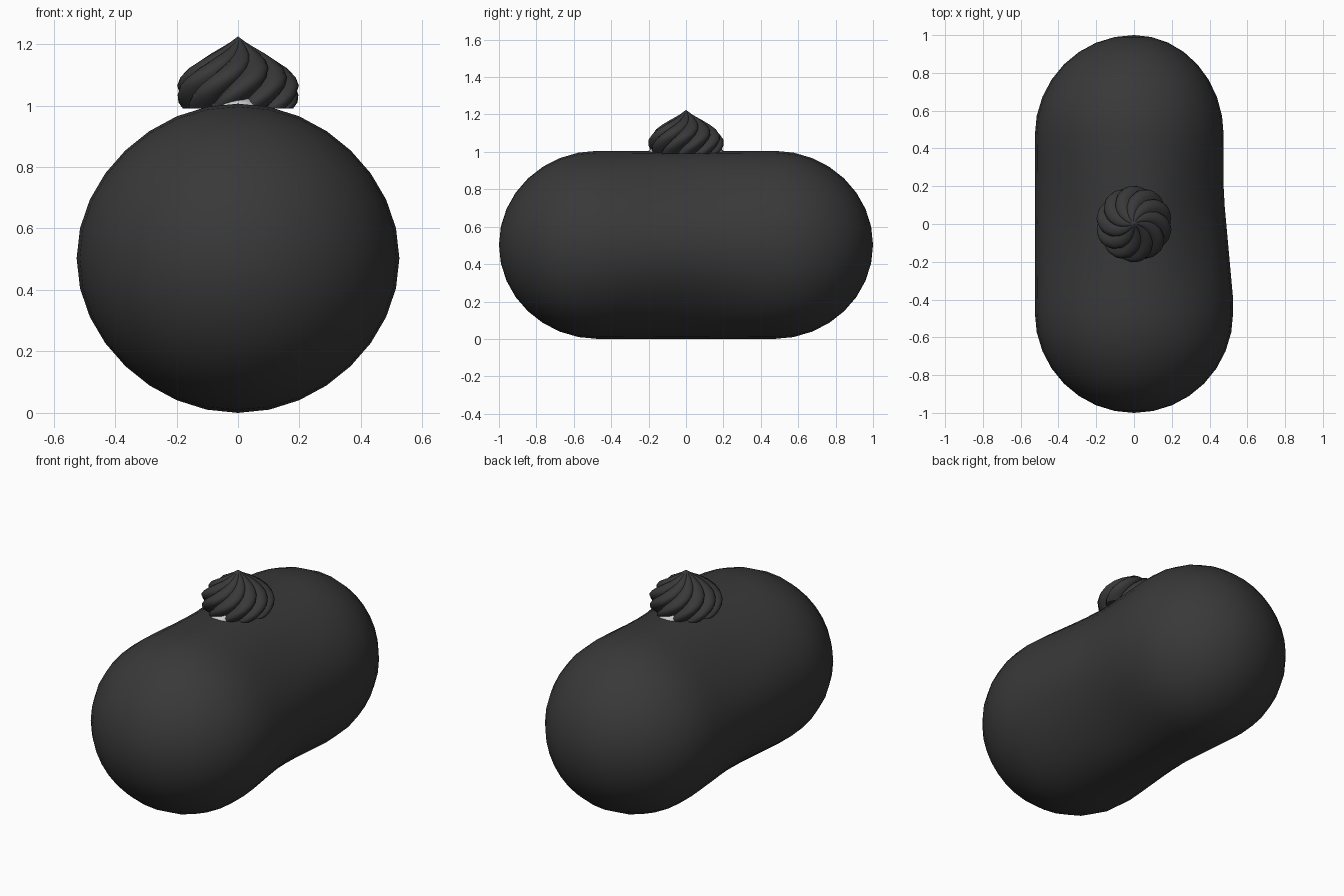
import bpy, bmesh
from math import sin, cos, pi, radians, exp, sqrt

if "Cube" in bpy.data.objects:
    bpy.data.objects.remove(bpy.data.objects["Cube"])


def material(name, v):
    m = bpy.data.materials.new(name)
    m.diffuse_color = (v, v, v, 1)
    m.use_nodes = True
    m.node_tree.nodes["Principled BSDF"].inputs["Base Color"].default_value = m.diffuse_color
    return m


dark = material("dark_icing", 0.04)
light = material("light_cream", 0.75)


def loft(name, rings, mat, start=None, end=None, angle=60):
    """Skin a list of rings, closing each end with a tip point or a flat cap."""
    bm = bmesh.new()
    vs = [[bm.verts.new(p) for p in ring] for ring in rings]
    n = len(vs[0])
    for a, b in zip(vs, vs[1:]):
        for i in range(n):
            j = (i + 1) % n
            bm.faces.new((a[i], a[j], b[j], b[i]))
    for ring, tip in ((vs[0], start), (vs[-1], end)):
        if tip:
            t = bm.verts.new(tip)
            for i in range(n):
                bm.faces.new((ring[i], ring[(i + 1) % n], t))
        else:
            bm.faces.new(ring)
    bmesh.ops.recalc_face_normals(bm, faces=bm.faces)
    me = bpy.data.meshes.new(name)
    bm.to_mesh(me)
    bm.free()
    ob = bpy.data.objects.new(name, me)
    bpy.context.collection.objects.link(ob)
    me.materials.append(mat)
    bpy.ops.object.select_all(action='DESELECT')
    ob.select_set(True)
    bpy.context.view_layer.objects.active = ob
    bpy.ops.object.shade_smooth_by_angle(angle=radians(angle))
    return ob


# Bun body: rounded loaf with a soft waist and a slightly uneven right side
def body_ring(y, s):
    waist = exp(-(y / 0.38) ** 2)
    right = 0.475 + 0.05 * min(1, max(0, (0.15 - y) / 0.55))
    ring = []
    for i in range(32):
        a = 2 * pi * i / 32
        k = s * (1 - 0.06 * waist * sin(2 * a) ** 2)
        half = right if cos(a) > 0 else 0.525
        ring.append((k * half * cos(a), y, 0.503 + k * 0.503 * sin(a)))
    return ring


def cap(sign):
    out = []
    for i in range(1, 8):
        t = i / 8 * pi / 2
        out.append((sign * (0.47 + 0.53 * cos(t)), sin(t)))
    return out


stations = cap(-1) + [(-0.47 + 0.94 * i / 10, 1) for i in range(11)] + cap(1)[::-1]
loft("bun_body", [body_ring(y, s) for y, s in stations], dark,
     (0, -1, 0.503), (0, 1, 0.503))

# Piped swirl: ten rounded lobes twisting up to a point
profile = [(0.180, 0.990), (0.194, 1.010), (0.201, 1.035), (0.201, 1.065),
           (0.188, 1.092), (0.160, 1.122), (0.125, 1.147), (0.090, 1.168),
           (0.055, 1.188), (0.025, 1.206)]
LOBES, STEPS = 10, 8
rings = []
for r, z in profile:
    twist = radians(85) * (z - 0.99) / 0.235
    ring = []
    for i in range(LOBES * STEPS):
        u = (i % STEPS) / STEPS
        bulge = sin(pi * u ** 0.8) ** 0.7 if u else 0
        a = pi / 2 + 2 * pi * i / (LOBES * STEPS) + twist
        k = r * (0.82 + 0.18 * bulge)
        ring.append((k * cos(a), k * sin(a), z))
    rings.append(ring)
loft("piped_swirl", rings, dark, None, (0, 0, 1.225), 40)

# Cream filling peeping out at the front and back of the swirl
bpy.ops.mesh.primitive_uv_sphere_add(segments=32, ring_count=16, radius=1,
                                     location=(0, 0, 1.0))
cream = bpy.context.object
cream.name = "cream_filling"
cream.scale = (0.11, 0.204, 0.04)
bpy.ops.object.transform_apply(location=False, rotation=False, scale=True)
cream.data.materials.append(light)
bpy.ops.object.shade_smooth_by_angle(angle=radians(40))
